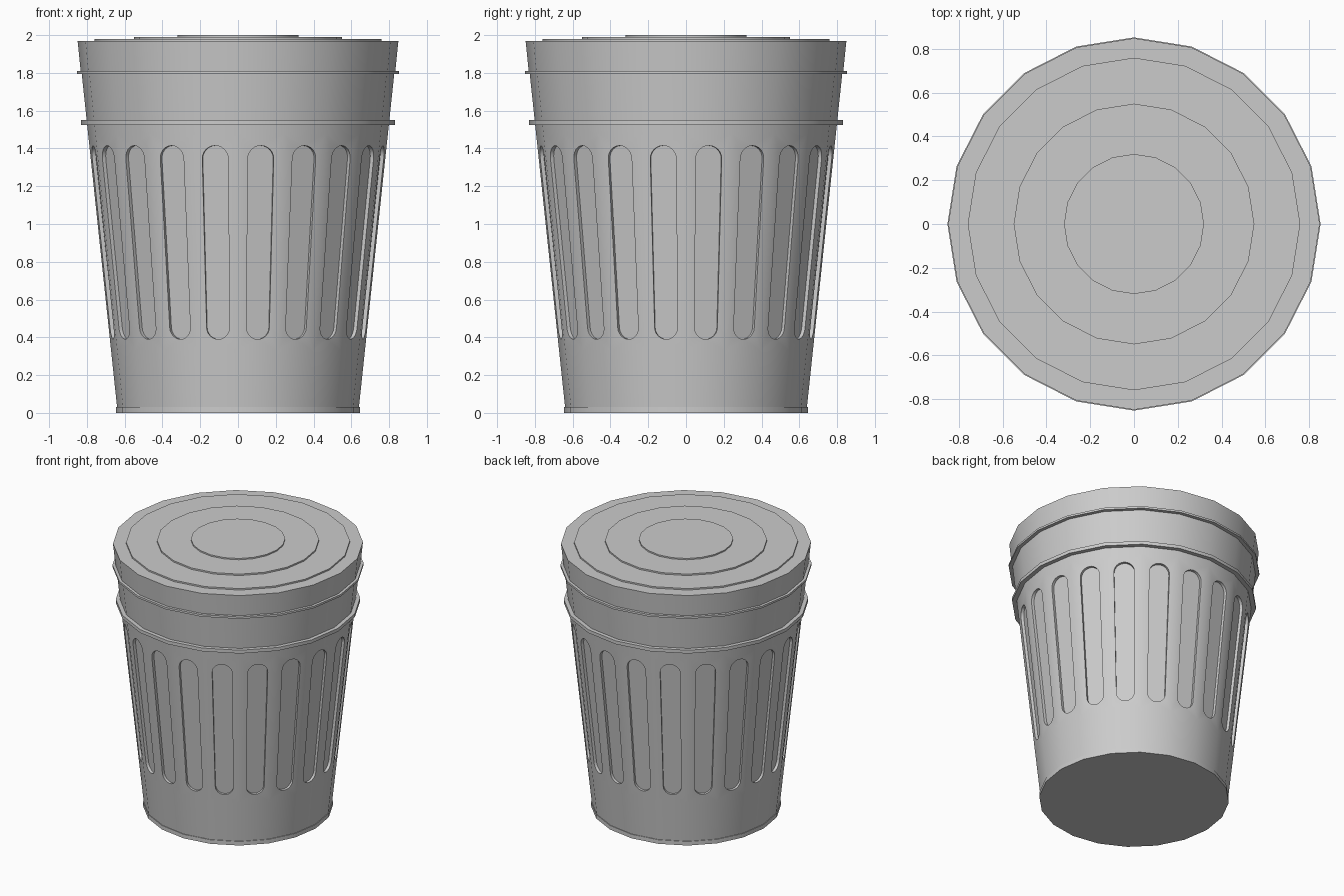
import bpy, bmesh
from math import sin, cos, pi
from mathutils import Vector

if "Cube" in bpy.data.objects:
    bpy.data.objects.remove(bpy.data.objects["Cube"])

SIDES = 20
HALF = pi / SIDES
SLOT_Z = (0.39, 1.415)      # bottom and top of each fluted recess
SLOT_T = 0.57               # recess width as a fraction of the side
DEPTH = 0.02


def radius(z):
    return 0.637 + 0.106 * z


def finish(bm, name):
    bmesh.ops.remove_doubles(bm, verts=bm.verts, dist=0.0004)
    bmesh.ops.recalc_face_normals(bm, faces=bm.faces)
    mesh = bpy.data.meshes.new(name)
    bm.to_mesh(mesh)
    bm.free()
    obj = bpy.data.objects.new(name, mesh)
    bpy.context.collection.objects.link(obj)
    bpy.ops.object.select_all(action='DESELECT')
    obj.select_set(True)
    bpy.context.view_layer.objects.active = obj
    bpy.ops.object.shade_smooth_by_angle(angle=pi / 6)
    return obj


def lathe(name, profile, closed=False):
    """Revolve (r, z) points; open profiles get flat end caps."""
    bm = bmesh.new()
    rings = [[bm.verts.new((r * cos(2 * HALF * i), r * sin(2 * HALF * i), z))
              for i in range(SIDES)] for r, z in profile]
    pairs = list(zip(rings, rings[1:]))
    if closed:
        pairs.append((rings[-1], rings[0]))
    else:
        bm.faces.new(rings[0])
        bm.faces.new(rings[-1])
    for a, b in pairs:
        for i in range(SIDES):
            j = (i + 1) % SIDES
            bm.faces.new((a[i], a[j], b[j], b[i]))
    return finish(bm, name)


def band(name, z0, z1, r):
    lathe(name, [(radius(z0) - 0.02, z0), (r, z0), (r, z1), (radius(z1) - 0.02, z1)], True)


# Tapered body with one round-ended recess per side
bm = bmesh.new()


def point(side, t, z, depth=0.0):
    a = (2 * side + 1) * HALF
    n, u = Vector((cos(a), sin(a), 0)), Vector((-sin(a), cos(a), 0))
    r = radius(z)
    return n * (r * cos(HALF) - depth) + u * (t * r * sin(HALF)) + Vector((0, 0, z))


def face(points):
    bm.faces.new([bm.verts.new(p) for p in points])


# Half outline of the recess, from bottom middle to top middle
r0 = SLOT_T * radius(SLOT_Z[0]) * sin(HALF)
r1 = SLOT_T * radius(SLOT_Z[1]) * sin(HALF)
arc = [k * pi / 12 for k in range(7)]
outline = [(SLOT_T * sin(a), SLOT_Z[0] + r0 * (1 - cos(a))) for a in arc]
outline += [(SLOT_T * cos(a), SLOT_Z[1] - r1 * (1 - sin(a))) for a in arc]

LOW, HIGH, TOP = 0.33, 1.48, 1.8
for i in range(SIDES):
    for s in (-1, 1):
        rim = [point(i, s * t, z) for t, z in outline]
        floor = [point(i, s * t, z, DEPTH) for t, z in outline]
        face([point(i, 0, LOW)] + rim
             + [point(i, 0, HIGH), point(i, s, HIGH), point(i, s, LOW)])
        face(floor)
        for k in range(len(rim) - 1):
            face((rim[k], rim[k + 1], floor[k + 1], floor[k]))
        for z0, z1 in ((0, LOW), (HIGH, TOP)):
            face((point(i, 0, z0), point(i, s, z0), point(i, s, z1), point(i, 0, z1)))
for z in (0, TOP):
    face([point(i, t, z) for i in range(SIDES) for t in (-1, 0)])
finish(bm, "bin_body")

# Bands around the body
band("base_rim", 0.0, 0.03, 0.645)
band("upper_band", 1.525, 1.55, 0.83)

# Lid with lower lip, tapered skirt and stepped top
lathe("lid", [(0.80, 1.795), (0.853, 1.795), (0.853, 1.81), (0.833, 1.81),
              (0.849, 1.968), (0.76, 1.968), (0.76, 1.979), (0.55, 1.979),
              (0.55, 1.99), (0.32, 1.99), (0.32, 2.0)])
